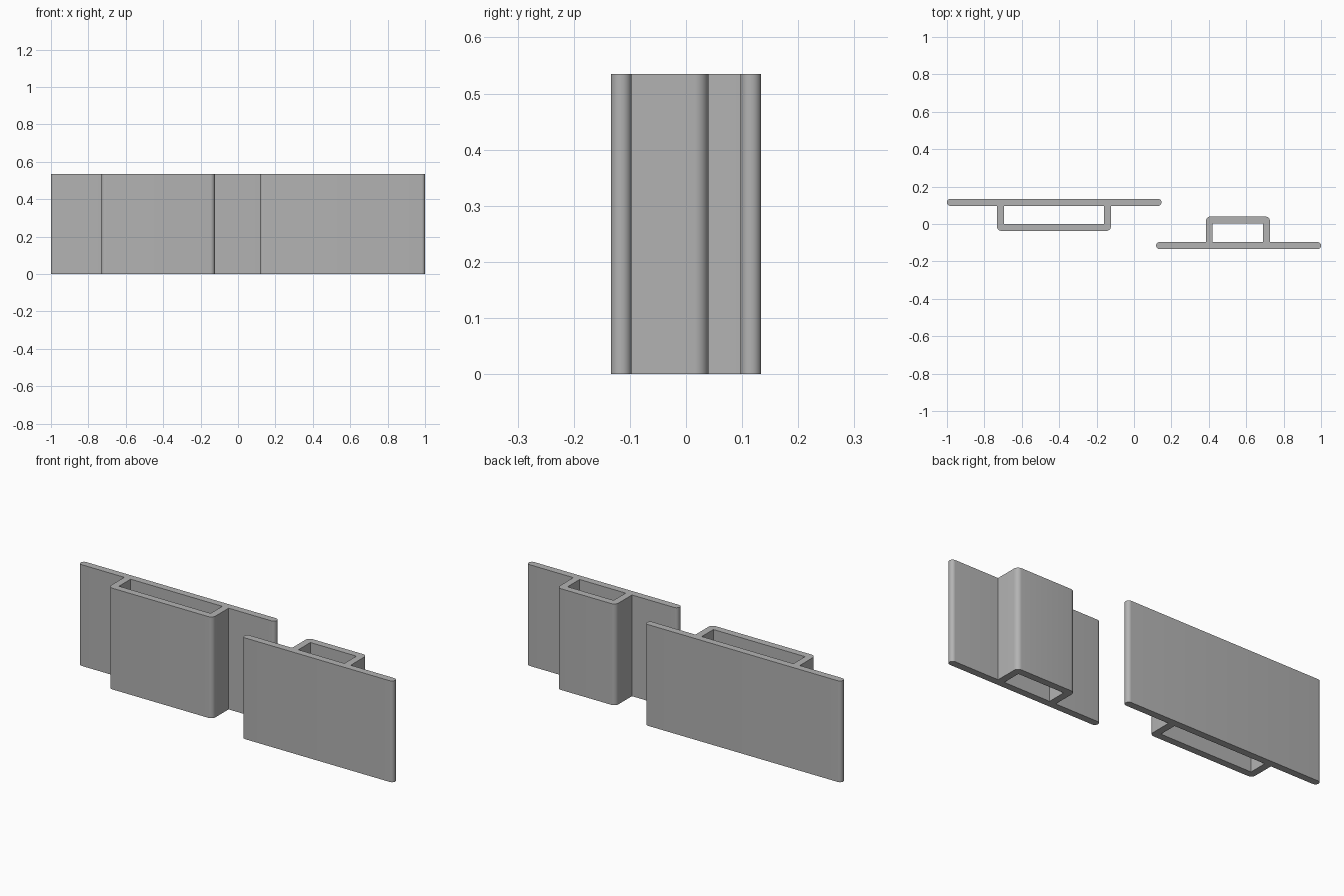
import bpy, bmesh, math
from mathutils import Vector

cube = bpy.data.objects.get("Cube")
if cube:
    bpy.data.objects.remove(cube, do_unlink=True)

HEIGHT = 0.535
WALL = 0.037

grey = bpy.data.materials.new("plain_grey")
grey.use_nodes = True
grey.diffuse_color = (0.45, 0.45, 0.45, 1)
grey.node_tree.nodes["Principled BSDF"].inputs["Base Color"].default_value = (0.45, 0.45, 0.45, 1)


def rounded(corners, steps=8):
    """Replace each (x, y, radius) right-angle corner by an arc."""
    out = []
    for i, (x, y, r) in enumerate(corners):
        p = Vector((x, y))
        if r == 0:
            out.append(p)
            continue
        a = (Vector(corners[i - 1][:2]) - p).normalized() * r
        b = (Vector(corners[(i + 1) % len(corners)][:2]) - p).normalized() * r
        for k in range(steps + 1):
            t = k / steps * math.pi / 2
            out.append(p + a * (1 - math.sin(t)) + b * (1 - math.cos(t)))
    return out


def channel_profile(name, plate_x, box_x, outer_y, depth, side):
    """Flat strip with a hollow box rib on its inner face, extruded upward."""
    (p0, p1), (b0, b1) = plate_x, box_x
    inner_y = outer_y + side * WALL
    rib_y = outer_y + side * depth
    end, bend = WALL * 0.49, 0.025
    outline = rounded([
        (p0, outer_y, end), (p1, outer_y, end), (p1, inner_y, end),
        (b1, inner_y, 0), (b1, rib_y, bend), (b0, rib_y, bend),
        (b0, inner_y, 0), (p0, inner_y, end)])
    hole_y = rib_y - side * WALL
    hole = [Vector((x, y)) for x, y in (
        (b0 + WALL, inner_y), (b1 - WALL, inner_y),
        (b1 - WALL, hole_y), (b0 + WALL, hole_y))]

    # filled section with its cavity
    curve = bpy.data.curves.new(name, "CURVE")
    curve.dimensions = "2D"
    curve.fill_mode = "BOTH"
    curve.extrude = HEIGHT / 2
    for loop in (outline, hole):
        spline = curve.splines.new("POLY")
        spline.points.add(len(loop) - 1)
        for point, p in zip(spline.points, loop):
            point.co = (p.x, p.y, 0, 1)
        spline.use_cyclic_u = True
    obj = bpy.data.objects.new(name, curve)
    bpy.context.collection.objects.link(obj)
    bpy.ops.object.select_all(action="DESELECT")
    obj.select_set(True)
    bpy.context.view_layer.objects.active = obj
    bpy.ops.object.convert(target="MESH")
    obj = bpy.context.object

    # weld the caps to the walls and stand the part on the floor
    bm = bmesh.new()
    bm.from_mesh(obj.data)
    bmesh.ops.remove_doubles(bm, verts=bm.verts, dist=0.0001)
    bmesh.ops.translate(bm, verts=bm.verts, vec=(0, 0, HEIGHT / 2))
    bmesh.ops.recalc_face_normals(bm, faces=bm.faces)
    bm.to_mesh(obj.data)
    bm.free()
    obj.data.materials.clear()
    obj.data.materials.append(grey)
    bpy.ops.object.shade_smooth_by_angle(angle=math.radians(30))


# wide strip at the back, rib toward the front
channel_profile("wide_channel_strip", (-1, 0.147), (-0.733, -0.123), 0.134, 0.171, -1)
# narrow strip at the front, rib toward the back
channel_profile("narrow_channel_strip", (0.118, 1), (0.384, 0.727), -0.134, 0.174, 1)
